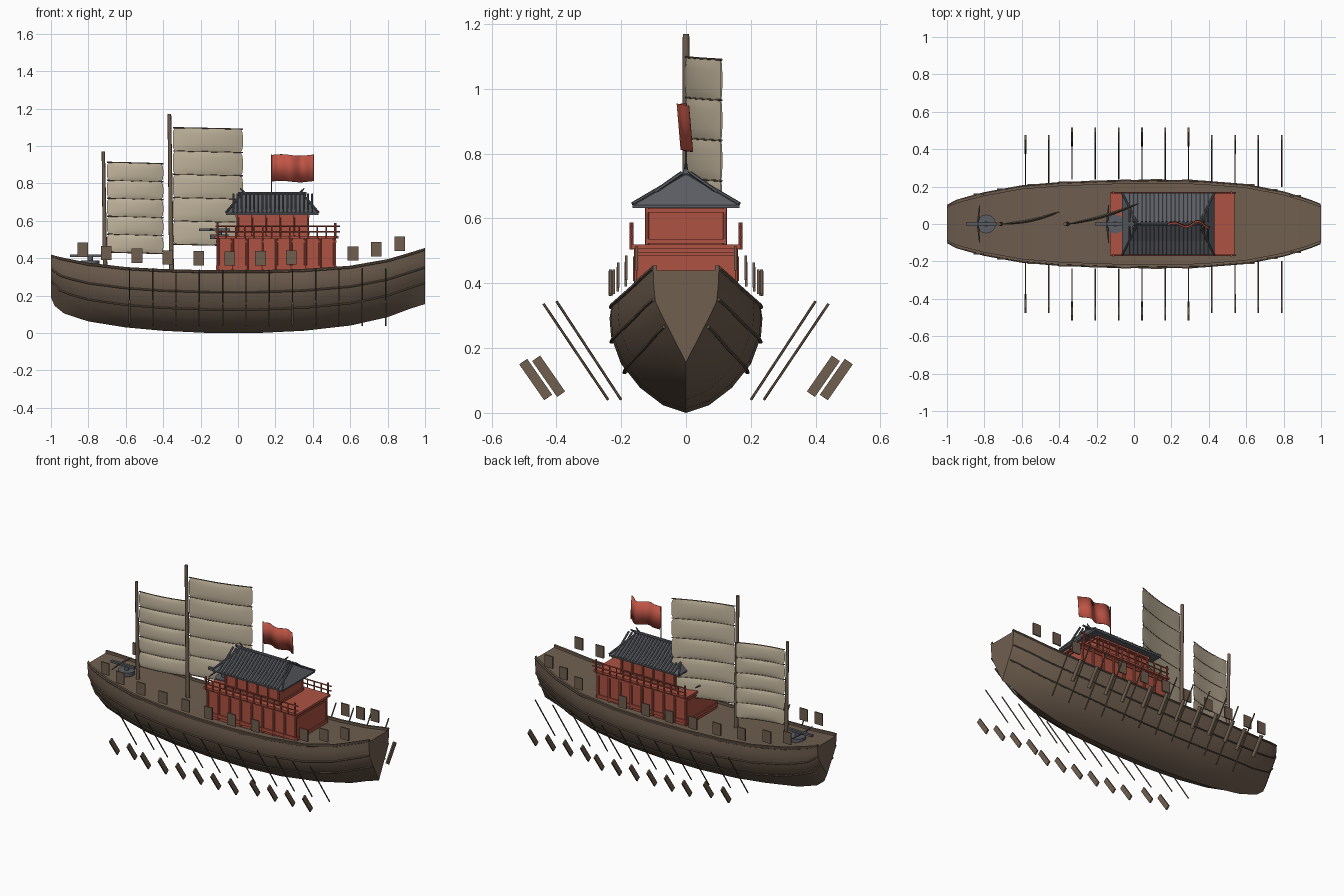
import bpy, bmesh, math
from mathutils import Vector, Matrix

if "Cube" in bpy.data.objects:
    bpy.data.objects.remove(bpy.data.objects["Cube"])


def material(name, rgb):
    m = bpy.data.materials.new(name)
    m.diffuse_color = (*rgb, 1)
    m.use_nodes = True
    m.node_tree.nodes["Principled BSDF"].inputs["Base Color"].default_value = m.diffuse_color
    return m


WOOD = material("brown wood", (0.16, 0.112, 0.078))
RED = material("red lacquer", (0.42, 0.085, 0.055))
FLAG = material("flag red", (0.52, 0.09, 0.06))
SAIL = material("sail canvas", (0.56, 0.48, 0.35))
SLATE = material("slate grey", (0.105, 0.11, 0.125))


def finish(name, bm, mat, smooth=True, fix=True):
    if fix:
        bmesh.ops.recalc_face_normals(bm, faces=bm.faces)
    me = bpy.data.meshes.new(name)
    bm.to_mesh(me)
    bm.free()
    me.materials.append(mat)
    ob = bpy.data.objects.new(name, me)
    bpy.context.collection.objects.link(ob)
    if smooth:
        bpy.ops.object.select_all(action='DESELECT')
        bpy.context.view_layer.objects.active = ob
        ob.select_set(True)
        bpy.ops.object.shade_smooth_by_angle(angle=math.radians(35))
    return ob


def box(bm, c, s, rot=None):
    m = Matrix.Translation(c) @ (rot or Matrix()) @ Matrix.Diagonal((*s, 1))
    bmesh.ops.create_cube(bm, size=1, matrix=m)


def rod(bm, a, b, r, r2=None, n=8):
    a, b = Vector(a), Vector(b)
    q = (b - a).to_track_quat('Z', 'Y').to_matrix().to_4x4()
    bmesh.ops.create_cone(bm, cap_ends=True, segments=n, radius1=r, radius2=r2 or r,
                          depth=(b - a).length, matrix=Matrix.Translation((a + b) / 2) @ q)


# hull stations: x, half width, keel height, rim height
ST = [(-1, .10, .19, .42), (-.98, .115, .145, .413), (-.93, .133, .105, .402),
      (-.8, .168, .062, .376), (-.6, .205, .03, .353), (-.4, .222, .012, .342),
      (-.15, .232, .0, .336), (.1, .236, .0, .336), (.35, .232, .012, .343),
      (.6, .212, .04, .36), (.8, .172, .085, .395), (.92, .135, .13, .43), (1, .105, .155, .455)]
ROUND = [(0, 0), (.3, .07), (.6, .23), (.85, .45), (.98, .7), (1, .87), (.97, 1)]
VEE = [(0, 0), (.23, .16), (.46, .32), (.7, .48), (.9, .63), (.95, .8), (.97, 1)]


def station(x):
    for a, b in zip(ST, ST[1:]):
        if x <= b[0]:
            t = (x - a[0]) / (b[0] - a[0])
            return [p + (q - p) * t for p, q in zip(a, b)]
    return ST[-1]


def section(x):
    _, w, zb, zt = station(x)
    k = abs(x) ** 4
    return [((a[0] + (b[0] - a[0]) * k) * w, zb + (a[1] + (b[1] - a[1]) * k) * (zt - zb))
            for a, b in zip(ROUND, VEE)]


def side_y(x, z):
    s = section(x)
    for a, b in zip(s, s[1:]):
        if z <= b[1]:
            return a[0] + (b[0] - a[0]) * (z - a[1]) / (b[1] - a[1])
    return s[-1][0]


# hull with sunken deck
bm = bmesh.new()
rings = []
for s in ST:
    half = section(s[0])
    y, z = half[-1]
    half += [(y - .013, z), (y - .013, z - .015)]
    loop = half + [(-a, b) for a, b in reversed(half[1:])]
    rings.append([bm.verts.new((s[0], a, b)) for a, b in loop])
n = len(rings[0])
for r, q in zip(rings, rings[1:]):
    for i in range(n):
        bm.faces.new((r[i], r[(i + 1) % n], q[(i + 1) % n], q[i]))
bm.faces.new(rings[0])
bm.faces.new(rings[-1])
finish("hull", bm, WOOD)

# wales and rim moulding
bm = bmesh.new()
for v, off, r in ((.37, .012, .005), (.65, .006, .005), (.97, .002, .006)):
    for sy in (-1, 1):
        pts = []
        for i in range(41):
            x = -1 + i / 20
            _, w, zb, zt = station(x)
            z = zb + v * (zt - zb)
            pts.append((min(max(x, -.996), .996), sy * (side_y(x, z) + off), z))
        for a, b in zip(pts, pts[1:]):
            rod(bm, a, b, r, n=6)
finish("wales", bm, WOOD)

# oars: shafts and blades, the middle six set further out
shafts, blades = bmesh.new(), bmesh.new()
for i in range(12):
    x = -.58 + i * .1245
    o = .04 if 2 <= i <= 7 else 0
    for sy in (-1, 1):
        rod(shafts, (x, sy * (.20 + o), .04), (x, sy * (.40 + o), .345 - o * .2), .004, n=6)
        tilt = Matrix.Rotation(-sy * math.atan2(.08, .115), 4, 'X')
        box(blades, (x, sy * (.424 + o), .113 - o * .25), (.009, .03, .135), tilt)
finish("oar_shafts", shafts, WOOD)
finish("oar_blades", blades, WOOD, False)

# shield plates along the rim
bm = bmesh.new()
for x in (-.83, -.705, -.54, -.375, -.21, -.045, .12, .285, .615, .74, .865):
    _, w, _, zt = station(x)
    for sy in (-1, 1):
        box(bm, (x, sy * w, zt + .063), (.057, .008, .076))
finish("shield_plates", bm, WOOD, False)

# masts
bm = bmesh.new()
rod(bm, (-.71, 0, .33), (-.72, 0, .97), .012, .009, 12)
rod(bm, (-.355, 0, .31), (-.367, 0, 1.17), .013, .010, 12)
finish("masts", bm, WOOD)


# battened sails: pillowed panels with wooden battens
def sail(name, x0, x1, y1, z0, z1, count=5):
    bm, bat = bmesh.new(), bmesh.new()
    d = Vector((x1 - x0, y1, 0))
    nrm = Vector((d.y, -d.x, 0)).normalized()
    h = (z1 - z0) / count
    for k in range(count):
        for side in (1, -1):
            g = []
            for i in range(13):
                row = []
                for j in range(9):
                    u, v = i / 12, j / 8
                    bulge = (math.sin(math.pi * u) * math.sin(math.pi * v)) ** .5 if 0 < u < 1 and 0 < v < 1 else 0
                    sag = .008 * (1 - u)
                    inset = .010 * (abs(2 * v - 1) ** 6) * (1 if u > .5 else -1) * abs(2 * u - 1) ** 4
                    p = Vector((x0, 0, z0 + h * (k + .02 + .96 * v) + sag)) + d * (u - inset / d.length)
                    belly = .012 * math.sin(math.pi * u)
                    row.append(bm.verts.new(p + nrm * (belly + side * (.002 + .007 * bulge))))
                g.append(row)
            for i in range(12):
                for j in range(8):
                    f = [g[i][j], g[i + 1][j], g[i + 1][j + 1], g[i][j + 1]]
                    bm.faces.new(f if side > 0 else f[::-1])
    for k in range(count + 1):
        for i in range(6):
            a, b = [Vector((x0, 0, z0 + h * k + .008 * (1 - u))) + d * u + nrm * .012 * math.sin(math.pi * u)
                    for u in (i / 6, (i + 1) / 6)]
            rod(bat, a, b, .0035, n=6)
    finish(name, bm, SAIL, fix=False)
    finish(name + "_battens", bat, WOOD)


sail("fore_sail", -.70, -.40, .065, .425, .905)
sail("main_sail", -.348, .025, .11, .467, 1.09)

# deckhouse: two storeys with sills, beams and columns
bm = bmesh.new()
box(bm, (.205, 0, .415), (.63, .30, .19))
box(bm, (.205, 0, .513), (.665, .335, .014))
box(bm, (.205, 0, .35), (.645, .315, .02))
box(bm, (.205, 0, .49), (.645, .312, .012))
box(bm, (.185, 0, .58), (.38, .235, .13))
box(bm, (.185, 0, .625), (.395, .25, .012))
box(bm, (.185, 0, .53), (.395, .25, .014))
for sy in (-1, 1):
    for i in range(9):
        x = -.107 + i * .078
        rod(bm, (x, sy * .153, .33), (x, sy * .153, .51), .008)
    for i in range(6):
        x = -.002 + i * .0748
        rod(bm, (x, sy * .12, .52), (x, sy * .12, .645), .007)
finish("deckhouse", bm, RED)

# gallery railings
bm = bmesh.new()
for sy in (-1, 1):
    for z in (.542, .572):
        rod(bm, (-.12, sy * .168, z), (.545, sy * .168, z), .004)
    for i in range(14):
        x = -.11 + i * .0485
        top = .588 if i in (0, 13) else .574
        rod(bm, (x, sy * .168, .505), (x, sy * .168, top), .006 if top > .58 else .004)
finish("railings", bm, RED)

# hipped roof
bm = bmesh.new()
levels = [(.247, .165, .632), (.248, .166, .642), (.215, .09, .683), (.165, .006, .742)]
rings = [[bm.verts.new((.183 + sx * a, sy * b, z)) for sx, sy in ((-1, -1), (1, -1), (1, 1), (-1, 1))]
         for a, b, z in levels]
for r, q in zip(rings, rings[1:]):
    for i in range(4):
        bm.faces.new((r[i], r[(i + 1) % 4], q[(i + 1) % 4], q[i]))
bm.faces.new(rings[0])
bm.faces.new(rings[-1])
finish("roof", bm, SLATE, False)

# tile ribs, ridge beam and upturned ridge tips
bm = bmesh.new()
for i in range(20):
    x = -.025 + i * .0222
    for sy in (-1, 1):
        rod(bm, (x, sy * .163, .645), (x, sy * .09, .687), .006, n=6)
        rod(bm, (x, sy * .09, .687), (x, sy * .012, .742), .006, n=6)
rod(bm, (.0, 0, .745), (.366, 0, .745), .009)
for sx in (-1, 1):
    rod(bm, (.183 + sx * .145, 0, .745), (.183 + sx * .172, 0, .775), .007, .003)
    for sy in (-1, 1):
        rod(bm, (.183 + sx * .165, 0, .742), (.183 + sx * .247, sy * .165, .645), .006)
finish("roof_ribs", bm, SLATE)

# flag and pole
bm = bmesh.new()
rod(bm, (.178, 0, .74), (.178, 0, .955), .003, n=6)
finish("flag_pole", bm, WOOD)
bm = bmesh.new()
cols = []
for i in range(25):
    u = i / 24
    x, y, z = .18 + .225 * u, .02 * math.sin(u * 11) * (.3 + .7 * u), .004 * math.sin(u * 7)
    cols.append([bm.verts.new((x, y + .006, .81 + z)), bm.verts.new((x, y - .006, .952 + z))])
for a, b in zip(cols, cols[1:]):
    bm.faces.new((a[0], b[0], b[1], a[1]))
ob = finish("flag", bm, FLAG)
mod = ob.modifiers.new("thickness", 'SOLIDIFY')
mod.thickness = .003

# bolt throwers on turntables
for name, x, z in (("bow_bolt_thrower", -.79, .375), ("house_bolt_thrower", -.10, .515)):
    bm = bmesh.new()
    rod(bm, (x, 0, z - .012), (x, 0, z + .012), .05, n=24)
    rod(bm, (x, 0, z), (x, 0, z + .035), .014, n=12)
    box(bm, (x - .025, 0, z + .038), (.165, .016, .014))
    for sy in (-1, 1):
        rod(bm, (x - .045, 0, z + .04), (x - .035, sy * .1, z + .04), .006, .003)
    finish(name, bm, SLATE)
